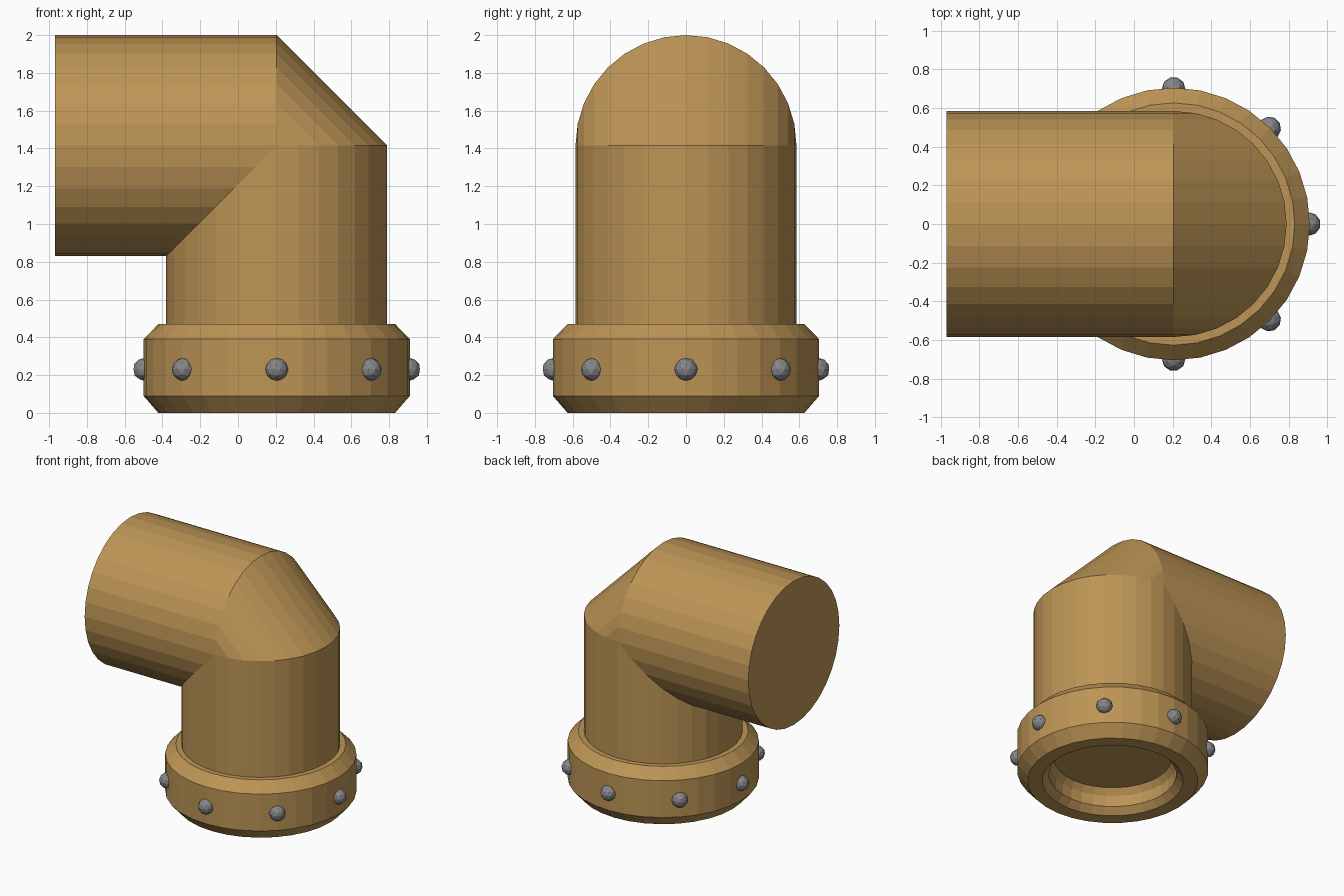
import bpy, bmesh, math
from mathutils import Matrix

if "Cube" in bpy.data.objects:
    bpy.data.objects.remove(bpy.data.objects["Cube"])

CX, CZ, R = 0.205, 1.415, 0.585   # upright axis, level axis, pipe radius
LEFT = -0.97
N = 32


def material(name, rgb):
    m = bpy.data.materials.new(name)
    m.diffuse_color = (*rgb, 1)
    m.use_nodes = True
    m.node_tree.nodes["Principled BSDF"].inputs["Base Color"].default_value = m.diffuse_color
    return m


def finish(bm, name, mat):
    bmesh.ops.remove_doubles(bm, verts=bm.verts, dist=1e-5)
    bmesh.ops.recalc_face_normals(bm, faces=bm.faces)
    me = bpy.data.meshes.new(name)
    bm.to_mesh(me)
    bm.free()
    me.materials.append(mat)
    ob = bpy.data.objects.new(name, me)
    bpy.context.collection.objects.link(ob)
    return ob


def skin(bm, rings):
    """Join successive rings of points with quads (collapsed ones become tris)."""
    loops = [[bm.verts.new(p) for p in ring] for ring in rings]
    for a, b in zip(loops, loops[1:]):
        for i in range(len(a)):
            j = (i + 1) % len(a)
            bm.faces.new((a[i], a[j], b[j], b[i]))
    bmesh.ops.dissolve_degenerate(bm, dist=1e-5, edges=bm.edges)
    return loops


brass = material("tan_brass", (0.51, 0.30, 0.092))
steel = material("grey_steel", (0.24, 0.24, 0.255))

# mitred elbow pipe: level run, chamfered outer corner, upright run
cs = [(R * math.cos(2 * math.pi * i / N), R * math.sin(2 * math.pi * i / N)) for i in range(N)]
end = [(LEFT, y, CZ + s) for y, s in cs]
corner_a = [(CX + min(s, 0), y, CZ + s) for y, s in cs]
corner_b = [(CX + s, y, CZ + min(s, 0)) for y, s in cs]
foot = [(CX + s, y, 0.3) for y, s in cs]
bm = bmesh.new()
bm.faces.new([bm.verts.new(p) for p in end])
skin(bm, [end, corner_a, corner_b, foot])
finish(bm, "elbow_pipe", brass)

# flange collar, lathed, with a stepped recess underneath
profile = [(0.57, 0.47), (0.627, 0.47), (0.705, 0.39), (0.705, 0.09), (0.627, 0.0),
           (0.52, 0.0), (0.47, 0.05), (0.47, 0.14), (0.435, 0.19)]
bm = bmesh.new()
rings = [[(CX + r * math.cos(2 * math.pi * i / N), r * math.sin(2 * math.pi * i / N), z)
          for i in range(N)] for r, z in profile]
loops = skin(bm, rings)
bm.faces.new(loops[-1])
bm.faces.new(loops[0])
finish(bm, "flange_collar", brass)

# eight rivets around the collar
for k in range(8):
    a = k * math.pi / 4
    bm = bmesh.new()
    pos = (CX + 0.7 * math.cos(a), 0.7 * math.sin(a), 0.23)
    bmesh.ops.create_icosphere(bm, subdivisions=2, radius=0.061,
                               matrix=Matrix.Translation(pos) @ Matrix.Rotation(a, 4, 'Z'))
    finish(bm, f"rivet_{k + 1}", steel)
